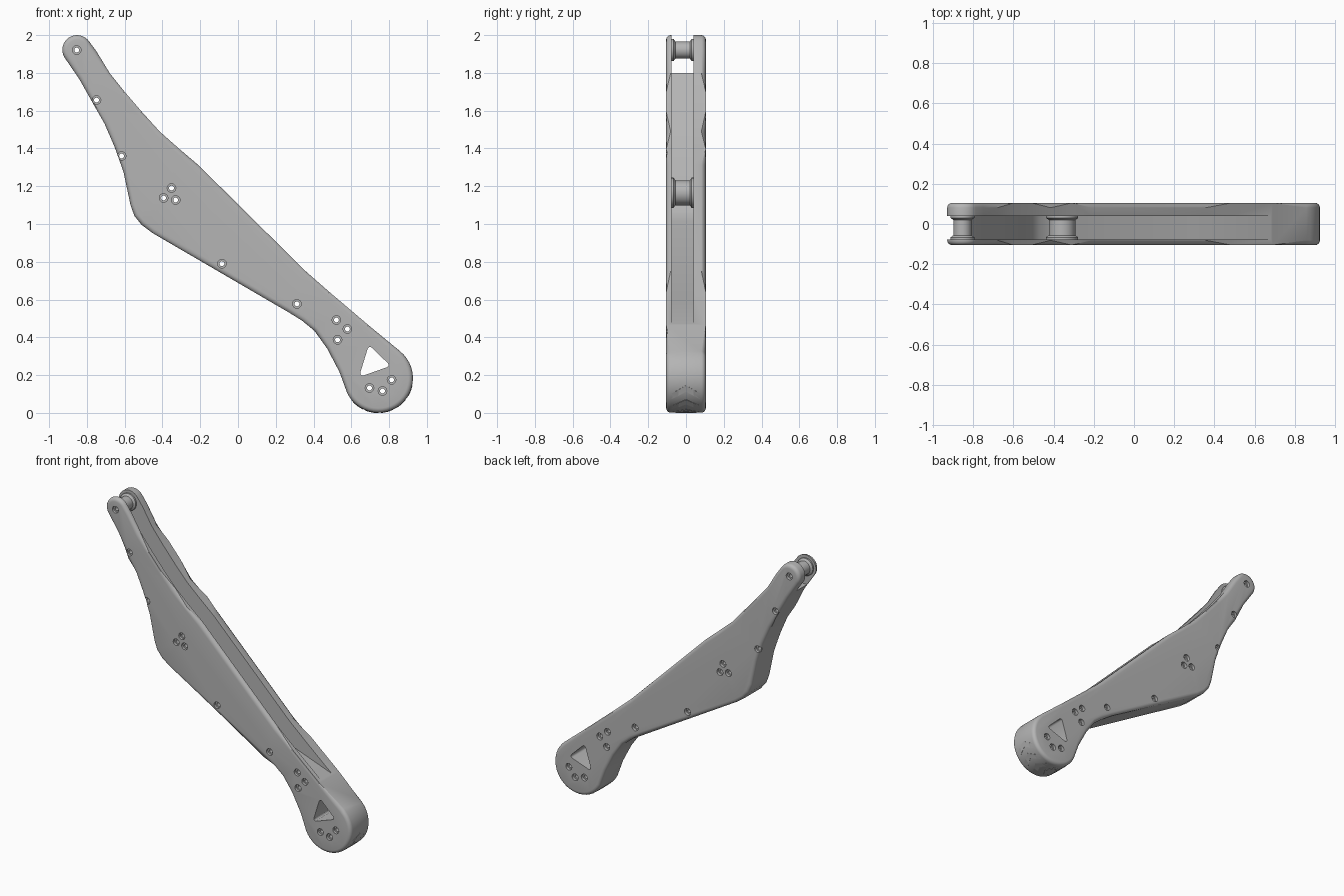
import bpy, bmesh
from math import sin, cos, pi, radians

if "Cube" in bpy.data.objects:
    bpy.data.objects.remove(bpy.data.objects["Cube"])

grey = bpy.data.materials.new("plain grey")
grey.use_nodes = True
COLOR = (0.46, 0.46, 0.46, 1)
grey.diffuse_color = COLOR
grey.node_tree.nodes["Principled BSDF"].inputs["Base Color"].default_value = COLOR


def finish(bm, name):
    bmesh.ops.recalc_face_normals(bm, faces=bm.faces)
    mesh = bpy.data.meshes.new(name)
    bm.to_mesh(mesh)
    bm.free()
    mesh.materials.append(grey)
    obj = bpy.data.objects.new(name, mesh)
    bpy.context.collection.objects.link(obj)
    return obj


def prism(name, outline, y0, y1, bevel=0):
    """Extrude an (x, z) outline along y, optionally rounding both rims."""
    bm = bmesh.new()
    face = bm.faces.new([bm.verts.new((x, y0, z)) for x, z in outline])
    top = bmesh.ops.extrude_face_region(bm, geom=[face])["geom"]
    for v in top:
        if isinstance(v, bmesh.types.BMVert):
            v.co.y = y1
    if bevel:
        rims = [e for e in bm.edges if abs(e.verts[0].co.y - e.verts[1].co.y) < 1e-5]
        bmesh.ops.bevel(bm, geom=rims, offset=bevel, segments=4, profile=0.5, affect='EDGES')
    return finish(bm, name)


def lathe(name, centres, profile, steps):
    """Revolve an (r, y) profile about a y axis at each (x, z) centre."""
    bm = bmesh.new()
    for cx, cz in centres:
        rings = [[bm.verts.new((cx + r * cos(2 * pi * i / steps), y, cz + r * sin(2 * pi * i / steps)))
                  for i in range(steps)] for r, y in profile]
        for a, b in zip(rings, rings[1:]):
            for i in range(steps):
                j = (i + 1) % steps
                bm.faces.new((a[i], a[j], b[j], b[i]))
        bm.faces.new(rings[0])
        bm.faces.new(rings[-1])
    return finish(bm, name)


def arc(cx, cz, r, a0, a1, n):
    angles = [radians(a0 + (a1 - a0) * i / n) for i in range(n + 1)]
    return [(cx + r * cos(a), cz + r * sin(a)) for a in angles]


def cut(obj, cutter):
    bpy.context.view_layer.objects.active = obj
    mod = obj.modifiers.new("cut", 'BOOLEAN')
    mod.operation = 'DIFFERENCE'
    mod.solver = 'EXACT'
    mod.object = cutter
    bpy.ops.object.modifier_apply(modifier=mod.name)


# Side silhouette: tip, upper edge, foot, lower edge
FX, FZ, FR = 0.743, 0.184, 0.183
outline = arc(-0.852, 1.922, 0.078, 210, 35, 16)
outline += [(-0.75, 1.915), (-0.68, 1.80), (-0.60, 1.70), (-0.51, 1.595), (-0.415, 1.49),
            (-0.31, 1.397), (-0.21, 1.312), (0.357, 0.751), (0.484, 0.64), (0.69, 0.465)]
outline += arc(FX, FZ, FR, 51, -154, 26)
outline += [(0.537, 0.217), (0.473, 0.339), (0.405, 0.434), (0.341, 0.487), (0.272, 0.53),
            (-0.452, 0.952), (-0.51, 0.995), (-0.548, 1.042), (-0.569, 1.10), (-0.606, 1.275),
            (-0.653, 1.407), (-0.706, 1.53), (-0.754, 1.614), (-0.84, 1.767)]
shell = prism("leg_shell", outline, -0.105, 0.105, 0.024)

# Channel between the side plates, open along the upper edge
channel = prism("channel_cutter", [
    (-1.1, 1.80), (-0.82, 1.80), (-0.77, 1.72), (-0.70, 1.60), (-0.64, 1.48), (-0.585, 1.35),
    (-0.545, 1.22), (-0.51, 1.10), (-0.47, 1.05), (-0.42, 1.015), (0.30, 0.61), (0.688, 0.47),
    (0.95, 0.75), (0.95, 2.2), (-1.1, 2.2)], -0.076, 0.04)

# Triangular window through the foot, with rounded corners
window = prism("window_cutter", arc(0.699, 0.336, 0.013, 160, 40, 4)
               + arc(0.784, 0.254, 0.013, 40, -70, 4)
               + arc(0.660, 0.210, 0.013, -70, -195, 4), -0.2, 0.2)

# Stepped bolt holes
holes = [(-0.854, 1.921), (-0.749, 1.656), (-0.616, 1.36), (-0.394, 1.138), (-0.352, 1.19),
         (-0.33, 1.127), (-0.085, 0.79), (0.312, 0.577), (0.521, 0.492), (0.579, 0.444),
         (0.527, 0.387), (0.696, 0.132), (0.765, 0.116), (0.813, 0.175)]
bolts = lathe("bolt_cutter", holes, [(0.023, -0.2), (0.023, -0.088), (0.013, -0.088),
                                     (0.013, 0.085), (0.023, 0.085), (0.023, 0.2)], 16)


# Flanged spacers that join the plates
def spacer(name, x, z, r):
    f = r + 0.014
    return lathe(name, [(x, z)], [(f, -0.08), (f, -0.066), (r, -0.056),
                                  (r, 0.02), (f, 0.03), (f, 0.044)], 32)


parts = [shell, spacer("tip_spacer", -0.854, 1.921, 0.045),
         spacer("middle_spacer", -0.358, 1.165, 0.066)]
cut(shell, channel)
cut(shell, window)
for part in parts:
    cut(part, bolts)
for cutter in (channel, window, bolts):
    bpy.data.objects.remove(cutter)

# Raised chevron treads wrapped round the foot
bm = bmesh.new()
for k in range(5):
    lead = -12 - 26 * k
    sections = []
    for y in (-0.078, -0.04, 0, 0.04, 0.078):
        a0 = radians(lead - abs(y) * 190)
        a1 = a0 - radians(11)
        r = FR + 0.001 if abs(y) < 0.07 else FR - 0.001
        sections.append([bm.verts.new((FX + q * cos(a), y, FZ + q * sin(a)))
                         for q, a in ((r - 0.008, a0), (r + 0.001, a0),
                                      (r + 0.001, a1), (r - 0.008, a1))])
    for s, t in zip(sections, sections[1:]):
        for i in range(4):
            j = (i + 1) % 4
            bm.faces.new((s[i], s[j], t[j], t[i]))
    bm.faces.new(sections[0])
    bm.faces.new(sections[-1])
finish(bm, "foot_treads")

# Smooth the rounded parts, keep hard edges crisp
bpy.ops.object.select_all(action='DESELECT')
for part in parts:
    part.select_set(True)
bpy.context.view_layer.objects.active = shell
bpy.ops.object.shade_smooth_by_angle(angle=radians(30))
